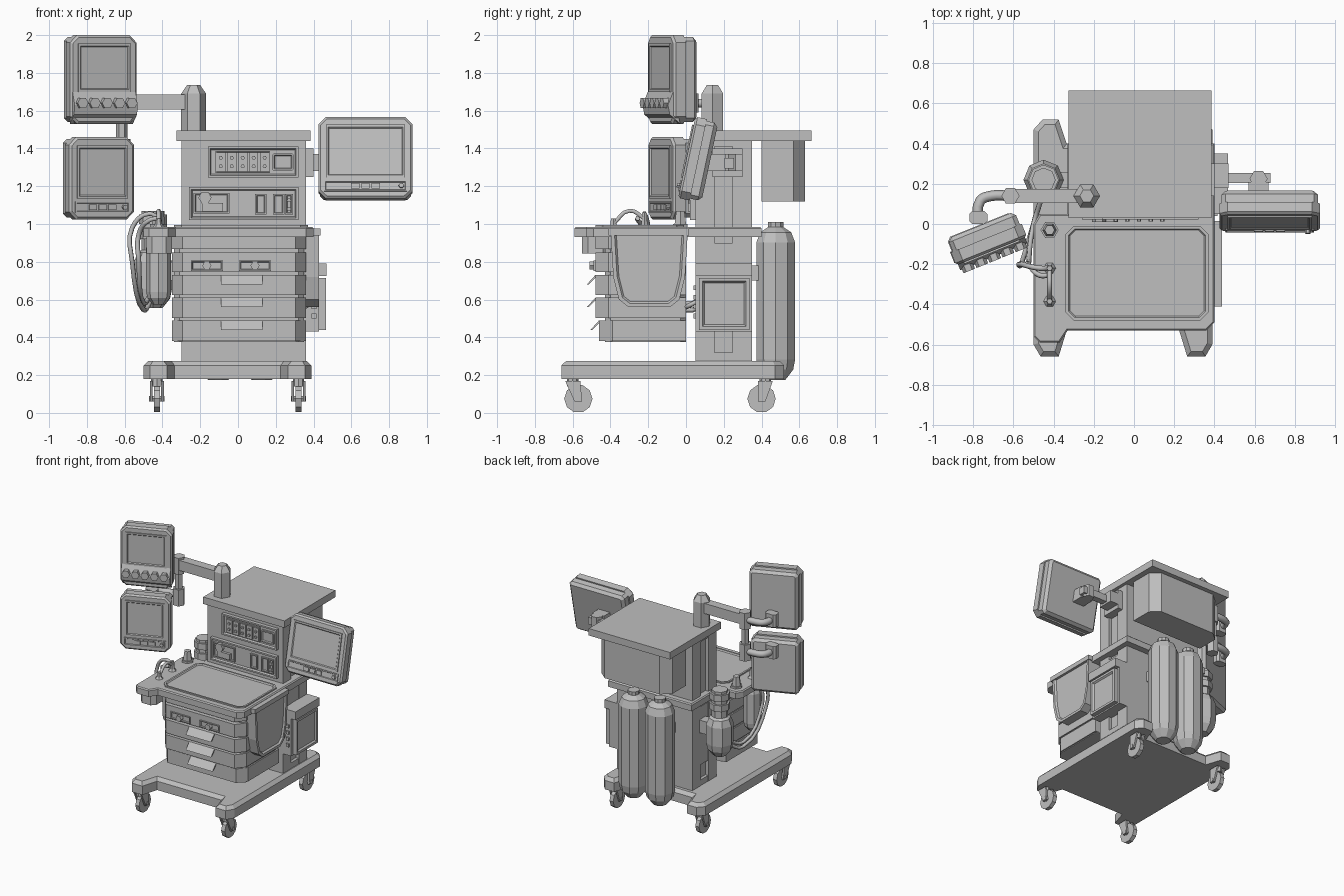
import bpy, bmesh, math
from mathutils import Matrix, Vector

cube = bpy.data.objects.get("Cube")
if cube:
    bpy.data.objects.remove(cube)

grey = (.52, .52, .52, 1)
mat = bpy.data.materials.new("light_grey")
mat.use_nodes = True
mat.diffuse_color = grey
shader = next(node for node in mat.node_tree.nodes if node.type == 'BSDF_PRINCIPLED')
shader.inputs["Base Color"].default_value = grey


def finish(name, bm):
    mesh = bpy.data.meshes.new(name)
    bm.to_mesh(mesh)
    bm.free()
    mesh.materials.append(mat)
    part = bpy.data.objects.new(name, mesh)
    bpy.context.collection.objects.link(part)
    return part


def rect(left, right, low, high, cut=0):
    """Rectangle outline, with cut corners if asked."""
    if not cut:
        return [(left, low), (right, low), (right, high), (left, high)]
    return [(left + cut, low), (right - cut, low), (right, low + cut), (right, high - cut),
            (right - cut, high), (left + cut, high), (left, high - cut), (left, low + cut)]


def ngon(u, v, radius, sides=6):
    turns = [math.tau * i / sides for i in range(sides)]
    return [(u + radius * math.cos(t), v + radius * math.sin(t)) for t in turns]


def mirrored(half, middle):
    """Close a half outline, given as offsets from a middle line, into a whole one."""
    return [(middle + u, v) for u, v in half] + [(middle - u, v) for u, v in reversed(half)]


def prism(name, outline, axis, start, end, rim=0, sink=0, bevel=0):
    """Extrude an outline along an axis; the end cap may be bevelled or recessed."""
    place = {'x': lambda u, v, w: (w, u, v), 'y': lambda u, v, w: (u, w, v),
             'z': lambda u, v, w: (u, v, w)}[axis]
    bm = bmesh.new()
    first = [bm.verts.new(place(u, v, start)) for u, v in outline]
    last = [bm.verts.new(place(u, v, end)) for u, v in outline]
    bm.faces.new(first)
    cap = bm.faces.new(last)
    for i in range(len(outline)):
        bm.faces.new((first[i - 1], first[i], last[i], last[i - 1]))
    bmesh.ops.recalc_face_normals(bm, faces=bm.faces)
    if rim:
        bmesh.ops.inset_region(bm, faces=[cap], thickness=rim, use_even_offset=True)
        bmesh.ops.inset_region(bm, faces=[cap], thickness=rim / 2, depth=-sink, use_even_offset=True)
    if bevel:
        bmesh.ops.bevel(bm, geom=list(cap.edges), offset=bevel, segments=1, affect='EDGES')
    return finish(name, bm)


def box(name, left, right, front, back, low, high, cut=0):
    return prism(name, rect(left, right, front, back, cut), 'z', low, high)


def plate(name, x, z, width, height, base, face, rim=0, sink=0, cut=0):
    """Centred plate facing the front, optionally recessed."""
    outline = rect(x - width / 2, x + width / 2, z - height / 2, z + height / 2, cut)
    return prism(name, outline, 'y', base, face, rim, sink)


def knob(name, x, z, radius, base, face):
    return prism(name, ngon(x, z, radius), 'y', base, face)


def turned(name, x, y, profile, sides=8):
    """Faceted lathe around a vertical axis; the profile holds (radius, height)."""
    bm = bmesh.new()
    rings = [[bm.verts.new((u, v, z)) for u, v in ngon(x, y, r, sides)] for r, z in profile]
    for low, high in zip(rings, rings[1:]):
        for i in range(sides):
            bm.faces.new((low[i - 1], low[i], high[i], high[i - 1]))
    bm.faces.new(reversed(rings[0]))
    bm.faces.new(rings[-1])
    return finish(name, bm)


def bottle(name, x, y, radius, low, high, sides=8):
    """Vessel whose ends taper in proportion to its radius."""
    foot, neck = radius / 2, radius * .4
    turned(name, x, y, [(foot, low), (radius * .9, low + foot), (radius, low + radius), (radius, high - radius),
                        (radius * .8, high - foot), (neck, high - foot / 2), (neck, high)], sides)


def tube(name, points, radius):
    curve = bpy.data.curves.new(name, 'CURVE')
    curve.dimensions = '3D'
    curve.bevel_depth, curve.bevel_resolution, curve.resolution_u = radius, 1, 4
    curve.use_fill_caps = True
    path = curve.splines.new('BEZIER')
    path.bezier_points.add(len(points) - 1)
    for knot, point in zip(path.bezier_points, points):
        knot.co = point
        knot.handle_left_type = knot.handle_right_type = 'AUTO'
    curve.materials.append(mat)
    bpy.context.collection.objects.link(bpy.data.objects.new(name, curve))


# Base with four feet, notched front and back
middle = -.055
half_base = [(.28, -.53), (.32, -.66), (.41, -.66), (.445, -.6), (.445, .47), (.4, .52), (.32, .52), (.28, .4)]
prism("base", mirrored(half_base, middle), 'z', .18, .275, bevel=.025)

# Casters, with the wheel trailing its stem
wheel = .075
for x in (middle - wheel * 5, middle + wheel * 5):
    for y, stem in ((-.57, -.6), (.4, .42)):
        prism("caster_wheel", ngon(y, wheel, wheel, 10), 'x', x - .016, x + .016)
        prism("caster_axle", ngon(y, wheel, .016), 'x', x - .04, x + .04)
        turned("caster_stem", x, stem, [(.03, .14), (.03, .18)])
        fork = [(y - .02, .06), (y + .02, .06), (stem + .04, .17), (stem - .04, .17)]
        for side in (x - .03, x + .03):
            prism("caster_fork", fork, 'x', side - .007, side + .007)

# Rear column with a channel down each side
column, column_front, column_back = .33, .05, .35
groove = column - .025
half_column = [(column, column_front), (column, .15), (groove, .15), (groove, .245), (column, .245), (column, column_back)]
prism("column", mirrored(half_column, .03), 'z', .27, 1.45)
for low, high in ((.27, .32), (.44, .9), (1.41, 1.45)):
    box("channel_cover", -.298, .358, .15, .245, low, high)

# Drawer cabinet: five fronts with cut corners, three with pull handles
box("cabinet", -.34, .35, -.43, 0, .375, .93, .03)
for row in range(5):
    low, high = .38 + row * .122, .49 + row * .12
    face = -.48 if row else -.46
    half_drawer = [(.355, 0), (.355, face + .07), (.3, face)]
    prism("drawer", mirrored(half_drawer, .005), 'z', low, min(high, .93))
    if row < 3:
        lip = high - .05
        prism("drawer_handle", [(face, high), (face - .045, lip), (face - .035, lip), (face, high - .015)], 'x', -.09, .13)
for x in (-.165, .09):
    plate("latch_plate", x, .78, .17, .055, -.47, -.489, .007, .008)
    knob("latch_knob", x, .78, .024, -.47, -.51)

# Worktop, side wing and recessed mat
worktop = [(-.47, -.59), (-.37, -.59), (-.33, -.53), (.36, -.53), (.4, -.49), (.4, .4), (-.33, .4),
           (-.33, .05), (-.47, .05), (-.5, 0), (-.5, -.56)]
prism("worktop", worktop, 'z', .93, .985, bevel=.008)
box("wing_block", -.485, -.35, -.55, -.41, .845, .935, .03)
prism("work_mat", rect(-.34, .37, -.48, -.01, .04), 'z', .98, .995, .014, .009)

# Side basket and side control box
half_basket = [(.11, .56), (.16, .6), (.19, .72), (.205, .97)]
prism("basket", mirrored(half_basket, -.195), 'x', column, .43, .02, .012)
prism("basket_rim", rect(-.41, .015, .94, .975), 'x', .39, .437)
box("side_box", column, .43, column_front, column_back, .43, .79)
box("side_box_lid", .4, .468, column_front, column_back, .725, .79)
prism("side_box_screen", rect(.07, .335, .44, .715), 'x', .42, .465, .018, .012)
for row in range(4):
    box("side_box_button", .39, .415, .04, .06, .5 + row * column_front, .525 + row * column_front)

# Top shelf and hanging rear cabinet
box("top_shelf", -.325, .385, .03, .665, 1.44, 1.495)
prism("rear_cabinet", mirrored([(.31, .4), (.31, .57), (.24, .63)], .03), 'z', 1.12, 1.445)

# Gas cylinders
for x in (.125, -.105):
    bottle("gas_cylinder", x, .475, .108, .175, 1.01, 10)
    box("cylinder_clamp", x - .05, x + .05, .34, .4, .7, .78)

# Front instrument panels
base, face = column_front, .022
plate("upper_panel", .08, 1.328, .48, .165, base, face, .012, .014)
plate("meter_rail", .025, 1.328, .29, .115, base, face + .006, .005, .004)
for x in [-.091 + i * .058 for i in range(5)]:
    plate("meter_module", x, 1.328, .048, .1, base, face)
    for z in (1.305, 1.35):
        knob("meter_knob", x, z, .011, base, face - .01)
plate("upper_display", .238, 1.328, .115, .095, base, face, .01, .008, .01)
plate("lower_panel", .03, 1.108, .58, .175, base, face, .012, .014)
plate("lower_display", -.14, 1.11, .19, .11, base, face, .008, .008)
plate("lower_control", -.135, 1.09, .11, .045, base, face - .012)
knob("lower_dial", -.175, 1.14, .035, base, face - .012)
for x, width in ((.12, .06), (.215, .06), (.27, .04)):
    plate("slot", x, 1.105, width, .11, base, face, .008, .008)
for z in (1.08, 1.125):
    knob("slot_button", .27, z, .011, base, face)


def monitor(name, width, height, depth, centre, turn, axis, console=False):
    """Monitor built facing the front at the origin, then turned and moved."""
    a, b, front = width / 2, height / 2, -depth / 2
    strip = (.17 if console else .11) - b
    outer, inner = rect(-a, a, -b, b, .04), rect(.01 - a, a - .01, .01 - b, b - .01, .02)
    screen = rect(.04 - a, a - .04, strip, b - .045)
    parts = [prism(name + "_bezel", outer, 'y', 0, front, bevel=.012),
             prism(name + "_shell", inner, 'y', -.01, -front, bevel=.02),
             prism(name + "_screen", screen, 'y', front + .01, front - .008, .012, .007)]
    if console:
        slope = [(front, strip), (front - .03, strip - .07), (front - .02, .05 - b), (front + .04, -b)]
        parts.append(prism(name + "_console", slope, 'x', .01 - a, a - .01))
        for i in range(-2, 3):
            parts.append(knob(name + "_knob", i * .07, .11 - b, .031, front, front - .05))
    else:
        z = .065 - b
        parts.append(plate(name + "_strip", 0, z, width - .06, .06, 0, front - .007, .007, .006))
        for i in range(-1, 2):
            parts.append(plate(name + "_button", i * .055, z, .044, .03, 0, front - .01))
        parts.append(knob(name + "_dial", a - .06, z, .014, 0, front - .02))
    for part in parts:
        part.matrix_world = Matrix.Translation(centre) @ Matrix.Rotation(math.radians(turn), 4, axis)


monitor("upper_monitor", .38, .47, .14, Vector((-.735, -.07, 1.765)), 22, 'Z', console=True)
monitor("lower_monitor", .37, .435, .14, Vector((-.745, -.07, 1.242)), 22, 'Z')
monitor("side_monitor", .5, .44, .125, Vector((.675, .065, 1.34)), -12, 'X')

# Left monitor arm
pole, arm = -.615, .14
turned("arm_post", -.235, arm, [(.066, 1.49), (.066, 1.69), (.035, 1.735)], 6)
box("arm_bar", pole, -.235, arm - .035, arm + .035, 1.605, 1.685)
turned("arm_pole", pole, arm, [(.03, 1.35), (.03, 1.7)], 6)
for z in (1.64, 1.39):
    turned("arm_collar", pole, arm, [(.045, z - .07), (.045, z + .06)], 6)
    tube("monitor_arm", [(pole, arm, z), (-.71, arm, z), (-.765, .115, z), (-.775, 0, z)], .026)
    box("monitor_mount", -.82, -.73, 0, .065, z - .05, z + .05, .015)

# Right monitor arm
box("side_bracket", column, .4, .14, .3, 1.25, 1.4)
box("side_bracket_block", .39, .47, .18, .3, 1.28, 1.37)
box("side_arm", .4, .68, .205, .255, 1.295, 1.35)
turned("side_arm_joint", .62, .225, [(.045, 1.28), (.045, 1.37)], 6)
box("side_monitor_mount", .57, .67, .1, .21, 1.28, 1.37)

# Vaporiser canister with collars, absorber and wing fittings
wing = -.42
bottle("canister", -.45, .22, .1, .555, .9)
turned("canister_neck", -.45, .22, [(.06, .82), (.06, 1.07)])
for z in (.92, 1):
    turned("canister_collar", -.45, .22, [(.075, z), (.075, z + .05)])
box("canister_bracket", wing, -.29, .18, .26, .7, .8)
bottle("absorber", wing, -.23, .066, .575, .94)
turned("wing_cup", wing, -.03, [(.045, .98), (.045, 1), (.035, 1), (.025, 1.07)], 6)
for y, top in ((-.22, 1.06), (-.385, 1.03)):
    turned("wing_valve", wing, y, [(.035, .98), (.018, 1), (.014, top)], 6)

# Breathing hoses
for gap in (0, .035):
    outer = gap - .56
    tube("breathing_hose", [(wing, -.22 - gap, 1.03), (-.47, -.22 - gap, 1.055 - gap), (outer, -.2, .98 - gap),
                            (outer, -.2, .8), (-.5, 0, .545 + gap), (-.46, .13, .6 + gap)], .013)
tube("front_hose", [(wing, -.385, 1), (wing, -.3, 1.07), (wing, -.22, 1.03)], .012)
tube("rear_hose", [(.3, -.02, .55), (.37, .02, .57), (.36, .08, .6)], .012)
